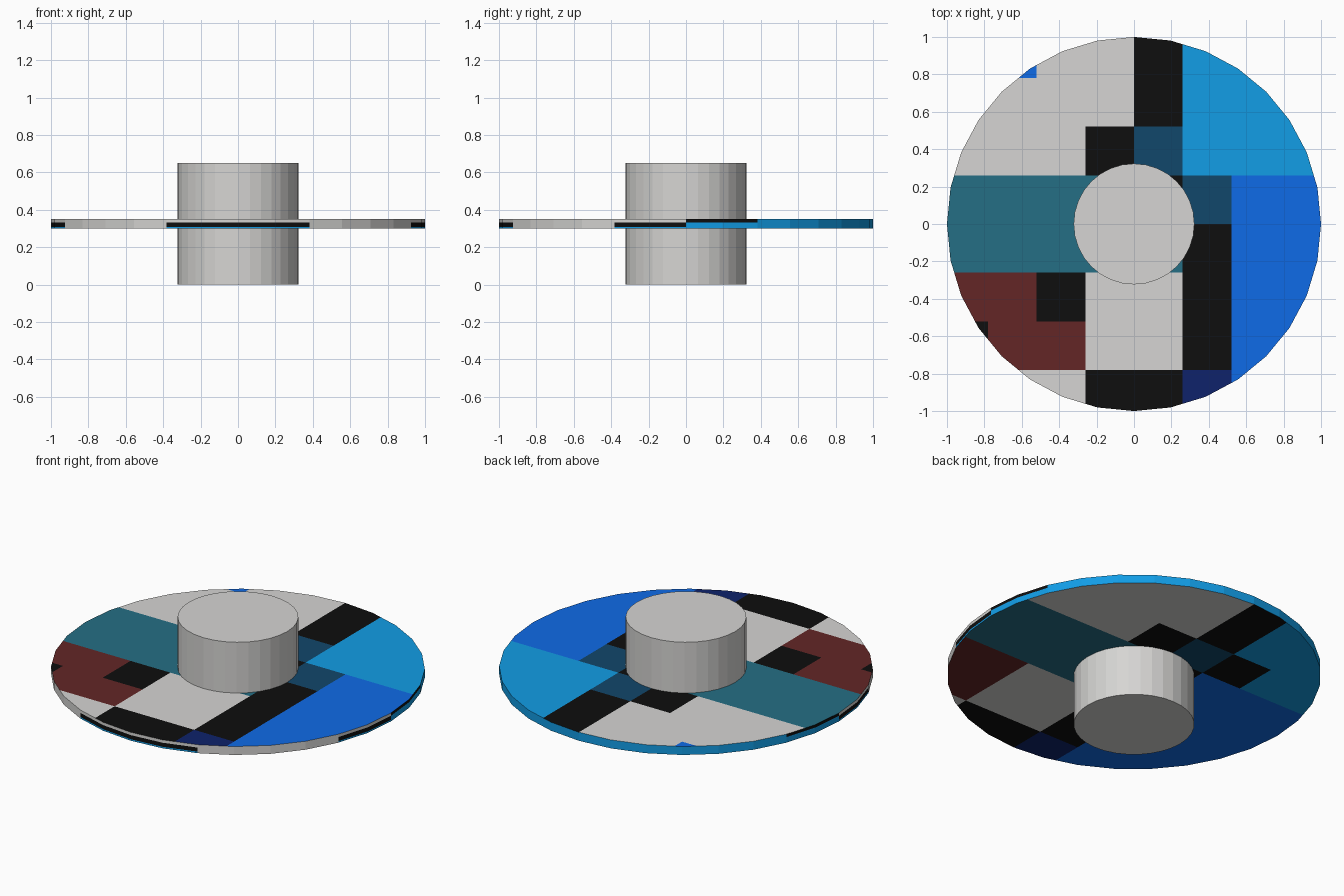
import bpy, bmesh, math
from mathutils import Vector

if "Cube" in bpy.data.objects:
    bpy.data.objects.remove(bpy.data.objects["Cube"])

SIDES, CELL = 32, 0.26
LOW, HIGH = 0.30, 0.35


def lin(c):
    c /= 255
    return c / 12.92 if c <= 0.04045 else ((c + 0.055) / 1.055) ** 2.4


PALETTE = {
    "light_grey": (214, 213, 211), "black": (14, 14, 14),
    "sky_blue": (18, 157, 230), "strong_blue": (15, 107, 231),
    "teal": (37, 110, 133), "dark_blue": (17, 71, 107),
    "navy": (14, 34, 107), "maroon": (99, 38, 38)}
NAMES = list(PALETTE)
mats = []
for name, rgb in PALETTE.items():
    m = bpy.data.materials.new(name)
    m.diffuse_color = (*[lin(c) for c in rgb], 1)
    m.use_nodes = True
    m.node_tree.nodes["Principled BSDF"].inputs["Base Color"].default_value = m.diffuse_color
    mats.append(m)


def cylinder(name, radius, z0, z1):
    bpy.ops.mesh.primitive_cylinder_add(vertices=SIDES, radius=radius, depth=z1 - z0,
                                        location=(0, 0, (z0 + z1) / 2))
    ob = bpy.context.object
    ob.name = name
    bpy.ops.object.transform_apply(location=True)
    return ob


# Patchwork on the upper face, in cells of 0.26
def top_colour(x, y):
    i, j = math.floor(x / CELL), math.floor(y / CELL)
    if j >= 1:
        if i >= 1:
            return "sky_blue"
        if i == 0:
            return "dark_blue" if j == 1 else "black"
        if (i, j) == (-1, 1):
            return "black"
        return "strong_blue" if i == -3 and j >= 3 else "light_grey"
    if i >= 2:
        return "strong_blue"
    if j <= -4:
        return "navy" if i == 1 else "black" if i >= -1 else "light_grey"
    if i == 1:
        return "dark_blue" if j == 0 else "black"
    if j >= -1:
        return "black" if (i, j) == (0, 0) else "teal"
    if i >= -1:
        return "light_grey"
    if (i, j) == (-2, -2) or (i <= -4 and j == -3):
        return "black"
    return "maroon"


# The lower face mirrors the upper one, its front half shifted by one cell
def bottom_colour(x, y):
    i, j = math.floor(x / CELL), math.floor(y / CELL)
    if j >= 1:
        if (i, j) == (-2, 1):
            return "black"
        return "light_grey" if i >= 1 and j >= 2 else top_colour(-x, y)
    if j >= -1:
        return "strong_blue" if i <= -2 else top_colour(-x, y)
    if j <= -4:
        return "strong_blue" if i <= -2 else "navy" if i == -1 else \
            "black" if i <= 1 else "light_grey"
    return "strong_blue" if i <= -2 else "black" if i == -1 else \
        "light_grey" if i <= 1 else "maroon"


# Rim: blue at the back, grey at the front, with dark stripes on the four sides
def rim_colour(x, y, z):
    near_side = abs(y) < 0.383
    if y > 0:
        return "black" if near_side and z > 0.333 else "sky_blue"
    if near_side or abs(x) < 0.383:
        if z < 0.309:
            return "sky_blue"
        if z < 0.333:
            return "black"
    return "light_grey"


# Disc, cut along the colour borders
disc = cylinder("disc", 1.0, LOW, HIGH)
bm = bmesh.new()
bm.from_mesh(disc.data)


def cut(point, normal):
    bmesh.ops.bisect_plane(bm, geom=bm.verts[:] + bm.edges[:] + bm.faces[:], dist=1e-5,
                           plane_co=point, plane_no=normal)


for k in range(-3, 4):
    cut((k * CELL, 0, 0), (1, 0, 0))
    cut((0, k * CELL, 0), (0, 1, 0))
for z in (0.309, 0.333):
    cut((0, 0, z), (0, 0, 1))
for f in bm.faces:
    x, y, z = f.calc_center_median()
    nz = f.normal.z
    colour = top_colour(x, y) if nz > 0.5 else bottom_colour(x, y) if nz < -0.5 \
        else rim_colour(x, y, z)
    f.material_index = NAMES.index(colour)
bm.to_mesh(disc.data)
bm.free()
# Keep the indices while adding the material slots
wanted = [p.material_index for p in disc.data.polygons]
for m in mats:
    disc.data.materials.append(m)
disc.data.polygons.foreach_set("material_index", wanted)

# Central hub through the disc
hub = cylinder("hub", 0.323, 0.0, 0.65)
hub.data.materials.append(mats[0])
